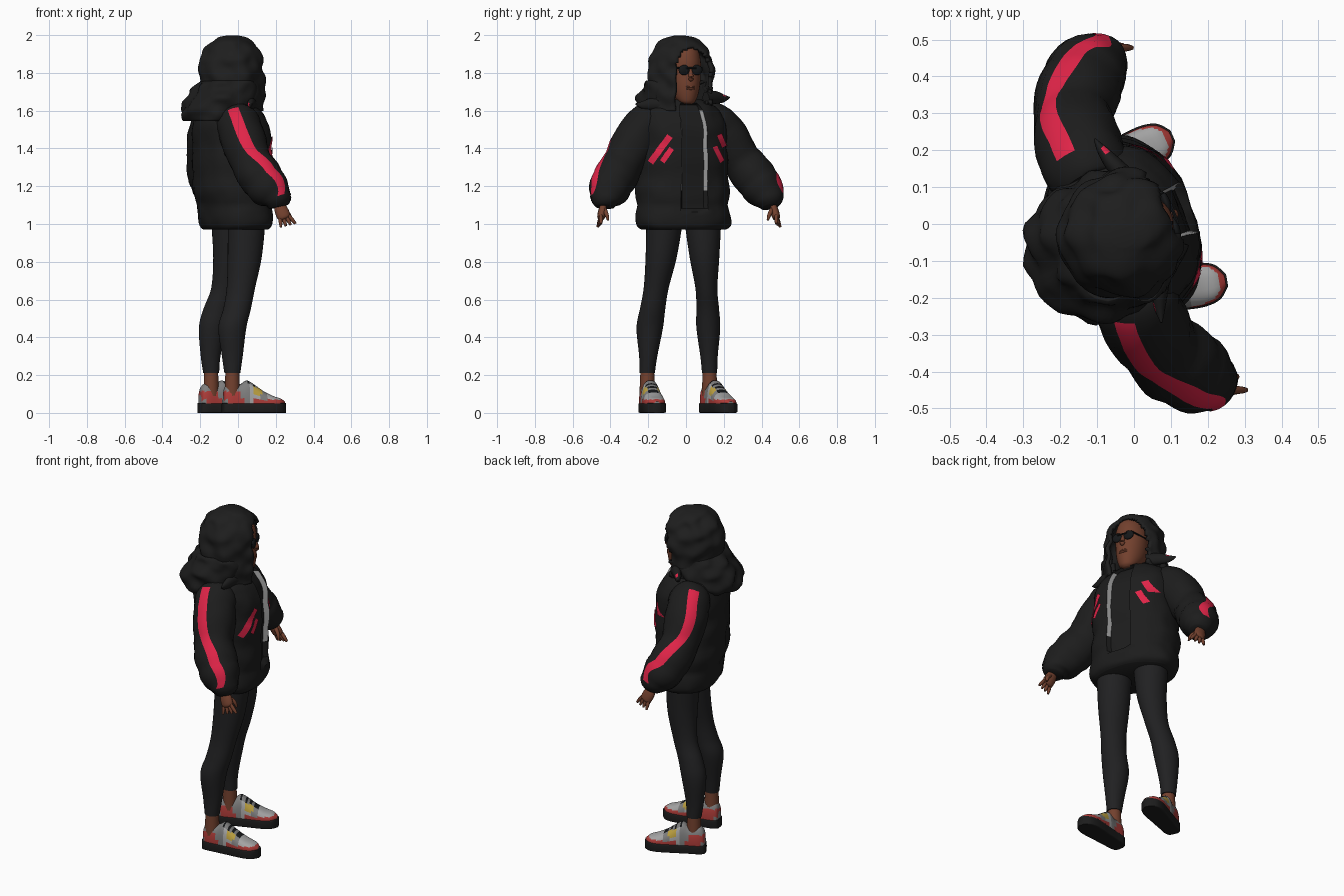
import bpy, bmesh, math
from mathutils import Vector, Matrix, noise
from mathutils.bvhtree import BVHTree

cube = bpy.data.objects.get("Cube")
if cube:
    bpy.data.objects.remove(cube, do_unlink=True)

def material(name, *rgb):
    m = bpy.data.materials.new(name)
    m.use_nodes = True
    m.diffuse_color = (*rgb, 1)
    b = m.node_tree.nodes["Principled BSDF"]
    b.inputs["Base Color"].default_value = (*rgb, 1)
    b.inputs["Roughness"].default_value = 0.8
    return m

JACKET = material("jacket black", .012, .012, .012)
HAIR = material("hair black", .013, .013, .013)
LEGGING = material("legging charcoal", .015, .015, .016)
SKIN = material("brown skin", .17, .052, .027)
RED = material("stripe red", .75, .018, .065)
CORAL = material("shoe red", .42, .045, .04)
GREY = material("shoe grey", .21, .21, .21)
PALE = material("pale grey", .38, .38, .38)
YELLOW = material("shoe yellow", .5, .35, .05)
DARK = material("lens black", .008, .009, .01)

UP = Vector((0, 0, 1))
YAW = math.radians(20)
FWD = Vector((math.cos(YAW), math.sin(YAW), 0))
LEFT = UP.cross(FWD)

def local(origin, a, b, z):
    """Point a ahead of and b to the left of an origin, at height z."""
    return Vector((*origin, z)) + FWD * a + LEFT * b

def spline(rows, k=5):
    """Catmull-Rom through rows of numbers."""
    out = []
    for i in range(len(rows) - 1):
        p = [Vector(rows[min(max(i + d, 0), len(rows) - 1)]) for d in (-1, 0, 1, 2)]
        for s in range(k):
            t = s / k
            out.append(p[1] + (p[2] - p[0]) * t / 2
                       + (p[0] * 2 - p[1] * 5 + p[2] * 4 - p[3]) * t * t / 2
                       + (p[1] * 3 - p[0] - p[2] * 3 + p[3]) * t ** 3 / 2)
    return out + [Vector(rows[-1])]

def loft(name, rings, mats, pick=None, skip=None, top=True, bump=0, wall=0):
    """Skin closed rings; pick(i, j, centre) chooses the colour slot."""
    bm = bmesh.new()
    vs = []
    for ring in rings:
        mid = sum(ring, Vector()) / len(ring)
        vs.append([bm.verts.new(p + (p - mid).normalized() * bump * noise.noise(p * 14)) for p in ring])
    n = len(vs[0])
    for i in range(len(vs) - 1):
        for j in range(n):
            quad = [vs[i][j], vs[i][(j + 1) % n], vs[i + 1][(j + 1) % n], vs[i + 1][j]]
            c = sum((v.co for v in quad), Vector()) / 4
            if skip and skip(c):
                continue
            bm.faces.new(quad).material_index = pick(i, j, c) if pick else 0
    if not skip:
        bm.faces.new(vs[0][::-1])
    if top:
        bm.faces.new(vs[-1])
    me = bpy.data.meshes.new(name)
    bm.to_mesh(me)
    bm.free()
    for m in mats:
        me.materials.append(m)
    me.polygons.foreach_set("use_smooth", [True] * len(me.polygons))
    me.set_sharp_from_angle(angle=math.radians(50))
    ob = bpy.data.objects.new(name, me)
    bpy.context.collection.objects.link(ob)
    if wall:
        mod = ob.modifiers.new("wall", "SOLIDIFY")
        mod.thickness = wall
    return ob

def power(v, p):
    return math.copysign(abs(v) ** p, v)

def oval(c, u, v, n=32, p=1):
    steps = [math.tau * j / n for j in range(n)]
    return [c + u * power(math.cos(t), p) + v * power(math.sin(t), p) for t in steps]

def tube(name, rows, mats, n=12, flat=1, ref=UP, k=4, puff=0, **kw):
    """Round limb through rows of x, y, z, radius."""
    rows = spline(rows, k)
    rings = []
    for i, r in enumerate(rows):
        d = (rows[min(i + 1, len(rows) - 1)].xyz - rows[max(i - 1, 0)].xyz).normalized()
        u = (ref - d * ref.dot(d)).normalized()
        rad = r[3] * (1 + puff * (abs(math.sin(i * math.pi / 6)) - .5))
        rings.append(oval(r.xyz, u * rad, d.cross(u) * rad * flat, n))
    return loft(name, rings, mats, **kw)

def blob(name, c, a, b, h, mat):
    rings = [oval(c + UP * h * math.sin(t), FWD * a * math.cos(t), LEFT * b * math.cos(t), 16)
             for t in [math.pi * (i / 10 - .5) * .98 for i in range(11)]]
    return loft(name, rings, [mat])

# Jacket body: quilted bulges, open front set back to the shirt, pale zips on the inner edges
BODY = (-.03, -.02)
rings = []
for z, a, b, shift in spline([
        (.97, .155, .225, .02), (1.0, .175, .25, .02), (1.1, .185, .25, .01), (1.2, .195, .245, 0),
        (1.4, .2, .235, 0), (1.54, .185, .23, -.01), (1.61, .15, .2, -.02), (1.66, .08, .1, 0)], 6):
    puff = 1 + .035 * (abs(math.sin(z * 20)) - .5)
    ring = oval(local(BODY, shift, 0, z), FWD * a * puff, LEFT * b * puff, 48, .88)
    if 1.08 < z < 1.63:
        for j in (-1, 0, 1):
            ring[j] += LEFT * j * .02 - FWD * .03
    rings.append(ring)
body = loft("jacket_body", rings, [JACKET, PALE], bump=.008,
            pick=lambda i, j, c: int(j in (1, 46) and 1.18 < c.z < 1.6))
tree = BVHTree.FromPolygons([v.co for v in body.data.vertices], [p.vertices for p in body.data.polygons])

def plate(name, start, end, width, mat, n=14):
    """Thin strip laid on the jacket front between two (y, z) points."""
    start, end = Vector(start), Vector(end)
    side = (end - start).orthogonal().normalized() * width / 2
    bm = bmesh.new()
    last = None
    for i in range(n + 1):
        p = start.lerp(end, i / n)
        hits = [tree.ray_cast(Vector((1, *q)), Vector((-1, 0, 0))) for q in (p - side, p + side)]
        if any(h[0] is None for h in hits):
            last = None
            continue
        pair = [bm.verts.new(h[0] + h[1] * .006) for h in hits]
        if last:
            f = bm.faces.new((last[0], last[1], pair[1], pair[0]))
            f.normal_update()
            if f.normal.x < 0:
                f.normal_flip()
        last = pair
    me = bpy.data.meshes.new(name)
    bm.to_mesh(me)
    bm.free()
    me.materials.append(mat)
    bpy.context.collection.objects.link(bpy.data.objects.new(name, me))

plate("right_outer_slash", (-.185, 1.325), (-.085, 1.465), .034, RED)
plate("right_inner_slash", (-.125, 1.33), (-.075, 1.4), .028, RED)
plate("left_outer_slash", (.218, 1.36), (.172, 1.475), .028, RED)
plate("left_inner_slash", (.188, 1.33), (.15, 1.41), .026, RED)

# Sleeves with a stripe along the outer top, turned a little to the back
SLEEVES = {
    "left": [(-.11, .1, 1.55, .1), (-.14, .18, 1.5, .118), (-.165, .29, 1.34, .108),
             (-.14, .385, 1.22, .112), (-.1, .435, 1.14, .088), (-.085, .45, 1.09, .05)],
    "right": [(0, -.16, 1.55, .1), (.01, -.23, 1.5, .118), (.07, -.33, 1.33, .11),
              (.14, -.39, 1.22, .115), (.2, -.425, 1.14, .088), (.215, -.43, 1.09, .05)]}
for side, rows in SLEEVES.items():
    tube(side + "_sleeve", rows, [JACKET, RED], 24, k=6, puff=.06, bump=.006, ref=UP - FWD * .32,
         pick=lambda i, j, c: int(j in (0, 23) and 3 < i < 25))

# Hands: palm, four fingers and a thumb
for side, (x, y, lean) in {"left": (-.095, .46, .018), "right": (.215, -.435, -.015)}.items():
    wrist = Vector((x, y, 1.105))
    palm = [(*(wrist + Vector((.03 * t, lean * t, -.07 * t))), r)
            for t, r in ((0, .026), (.5, .036), (1, .034), (1.15, .014))]
    tube(side + "_palm", palm, [SKIN], flat=.6, ref=Vector((1, 0, 0)))
    for f in range(4):
        base = wrist + Vector((.008 + .015 * f, lean, -.06))
        tip = base + Vector((.004 + .011 * f, lean * (1.2 - .4 * f), -.062 + .006 * f))
        tube(f"{side}_finger_{f + 1}", [(*base, .01), (*base.lerp(tip, .6), .01), (*tip, .006)], [SKIN], 8)
    base = wrist + Vector((.02, 0, -.02))
    tube(side + "_thumb", [(*base, .013), (*(base + Vector((.035, -lean, -.035))), .011),
                           (*(base + Vector((.045, -lean * 1.5, -.065))), .006)], [SKIN], 8)

# Legs: rows of height, centre x and y, half depth and half width
LEGS = {
    "left": [(.21, -.142, .125, .042, .04), (.3, -.145, .122, .052, .046), (.45, -.135, .118, .072, .063),
             (.55, -.11, .115, .073, .06), (.66, -.07, .108, .072, .058), (.82, -.045, .098, .086, .078),
             (1.0, -.045, .09, .095, .095), (1.05, -.045, .09, .09, .09)],
    "right": [(.21, -.03, -.205, .042, .04), (.3, -.03, -.2, .055, .048), (.45, -.03, -.192, .074, .07),
              (.55, -.005, -.177, .073, .067), (.66, .015, -.158, .075, .066), (.82, .035, -.132, .09, .082),
              (1.0, .045, -.115, .098, .095), (1.05, .045, -.115, .09, .09)]}
for side, rows in LEGS.items():
    loft(side + "_legging", [oval(Vector((x, y, z)), Vector((a, 0, 0)), Vector((0, b, 0)))
                             for z, x, y, a, b in spline(rows)], [LEGGING])
    x, y = rows[0][1:3]
    tube(side + "_ankle", [(x, y, .09, .042), (x, y, .16, .039), (x, y, .23, .036)],
         [SKIN], 20, ref=Vector((1, 0, 0)))

# Shoes: length along x, half width and height per station
STATIONS = [(-.165, .02, .05), (-.158, .035, .09), (-.13, .045, .112), (-.08, .047, .105), (-.04, .05, .127),
            (0, .052, .105), (.05, .056, .07), (.1, .056, .045), (.14, .044, .032), (.165, .015, .015)]

def shoe_colour(i, j, c):
    side = abs(c.y)
    if c.x < -.085:
        return 1 if .06 < c.z < .115 else 0
    if c.z < (.07 if c.x > .03 else .062):
        return 1
    if c.x > .06:
        return 2
    if side < .03 and c.x > -.05:
        return 4 if int((c.x + 1) * 70) % 2 else 0
    if -.01 < c.x < .035 and c.z > .095:
        return 3
    return 2 if -.03 < c.x < .03 else 0

for side, (x, y, turn) in {"left": (-.05, .17, 24), "right": (.085, -.182, 10)}.items():
    place = Matrix.Translation((x, y, 0)) @ Matrix.Rotation(math.radians(turn), 4, "Z")
    upper, sole = [], []
    for sx, w, h in spline(STATIONS, 4):
        arch = oval(Vector((sx, 0, .045)), Vector((0, w, 0)), Vector((0, 0, h)), 32, .75)
        for p in arch:
            p.z = max(p.z, .04)
        upper.append(arch)
        sole.append(oval(Vector((sx * 1.03, 0, .026)), Vector((0, w * 1.07, 0)), Vector((0, 0, .026)), 32, .2))
    loft(side + "_shoe_upper", upper, [GREY, CORAL, PALE, YELLOW, DARK], shoe_colour).matrix_world = place
    loft(side + "_shoe_sole", sole, [JACKET]).matrix_world = place

# Head and neck
HEAD = (-.035, -.025)
loft("head", [oval(local(HEAD, m, 0, z), FWD * a, LEFT * b) for z, m, a, b in spline([
    (1.635, .1, .02, .02), (1.65, .09, .045, .044), (1.69, .065, .08, .067), (1.74, .05, .099, .08),
    (1.8, .045, .1, .086), (1.87, .04, .105, .086), (1.93, .03, .09, .07), (1.96, .02, .02, .02)])], [SKIN])
tube("neck", [(*local(HEAD, .01, 0, 1.56), .075), (*local(HEAD, .03, 0, 1.64), .06),
              (*local(HEAD, .04, 0, 1.72), .055)], [SKIN], 20)
tube("nose", [(*local(HEAD, .135, 0, 1.825), .008), (*local(HEAD, .15, 0, 1.785), .013),
              (*local(HEAD, .148, 0, 1.768), .014), (*local(HEAD, .138, 0, 1.76), .006)], [SKIN])
for name, z in (("upper_lip", 1.727), ("lower_lip", 1.716)):
    blob(name, local(HEAD, .14, 0, z), .012, .026, .007, SKIN)

# Sunglasses
for side, s in (("left", 1), ("right", -1)):
    blob(side + "_lens", local(HEAD, .143, s * .036, 1.815), .012, .031, .027, DARK)
    tube(side + "_temple", [(*local(HEAD, .145, s * .064, 1.825), .005),
                            (*local(HEAD, .04, s * .09, 1.825), .005)], [DARK], 6)
tube("glasses_bridge", [(*local(HEAD, .153, b, 1.825), .005) for b in (-.03, .03)], [DARK], 6)

# Hair framing the face, swept further back on the left
def face_gap(c):
    d = c - Vector((*HEAD, 0))
    high = max(0, (c.z - 1.7) / .235)
    b = d.dot(LEFT)
    return d.dot(FWD) > 0 and high < 1 and abs(b) < (.14 if b > 0 else .093) * (1 - high ** 3) ** .5

loft("hair", [oval(local(HEAD, .005, -.005, z), FWD * a, LEFT * b, 72) for z, a, b in spline([
    (1.6, .165, .17), (1.7, .17, .168), (1.8, .175, .17), (1.88, .165, .16), (1.95, .125, .12),
    (1.985, .075, .075), (1.997, .03, .03)], 8)], [HAIR], skip=face_gap, bump=.022, wall=.02)

# Lowered hood draped around the shoulders, open at the throat
def throat_gap(c):
    d = c - Vector((*HEAD, 0))
    spread = max(0, c.z - 1.62)
    return d.dot(FWD) > 0 and -.085 - .2 * spread < d.dot(LEFT) < .1 + .8 * spread

loft("draped_hood", [oval(local(HEAD, m, -.015, z), FWD * a, LEFT * b, 56) for z, m, a, b in spline([
    (1.58, -.04, .12, .13), (1.545, -.08, .17, .17), (1.59, -.08, .19, .195), (1.65, -.065, .185, .2),
    (1.7, -.04, .175, .187), (1.745, -.015, .168, .175), (1.76, -.01, .15, .16)], 5)],
    [JACKET], skip=throat_gap, top=False, bump=.035, wall=.02)

# Collar corners flaring to each side, with a small red tab
for side, s, z in (("left", 1, 1.67), ("right", -1, 1.635)):
    rows = [(*local(HEAD, .05 + a, s * b, z + rise), r) for a, b, rise, r in
            ((.03, .11, -.005, .035), (0, .17, 0, .035), (-.02, .225, -.005, .022), (-.03, .265, 0, .004))]
    tube(side + "_collar_flap", rows, [JACKET, RED], flat=.7,
         pick=lambda i, j, c, s=s: int(i in (7, 8) and j in ((2, 3) if s < 0 else (0, 1))))
